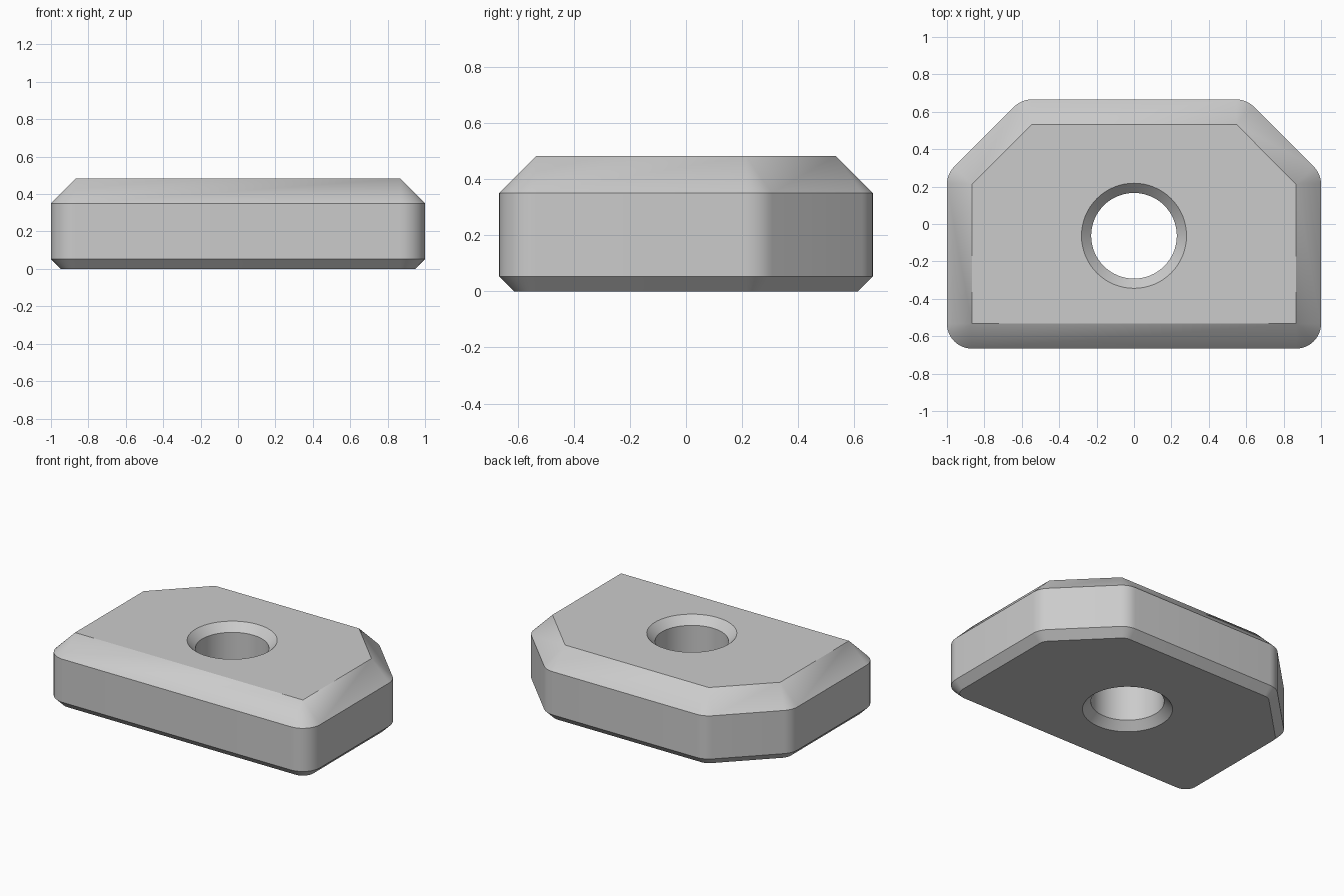
import bpy, bmesh, math
from mathutils import Vector

cube = bpy.data.objects.get("Cube")
if cube:
    bpy.data.objects.remove(cube, do_unlink=True)

grey = bpy.data.materials.new("light grey")
grey.use_nodes = True
colour = (0.6, 0.6, 0.6, 1)
grey.diffuse_color = colour
grey.node_tree.nodes["Principled BSDF"].inputs["Base Color"].default_value = colour

# Core outline, counter-clockwise; every level of the plate is this outline grown by a radius
CORE = [Vector(p) for p in [(-0.867, -0.533), (0.867, -0.533), (0.867, 0.213),
                            (0.547, 0.533), (-0.547, 0.533), (-0.867, 0.213)]]
HEIGHT = 0.483
CHAMFER = 0.053


def grown_outline(radius):
    """Core outline offset outward, with round corners."""
    points = []
    for i, corner in enumerate(CORE):
        before = corner - CORE[i - 1]
        after = CORE[(i + 1) % len(CORE)] - corner
        start = math.atan2(-before.x, before.y)
        turn = before.angle(after)
        steps = round(turn / math.radians(7.5))
        for k in range(steps + 1):
            a = start + turn * k / steps
            points.append(corner + radius * Vector((math.cos(a), math.sin(a))))
    return points


def circle(radius, count=64):
    angles = [math.tau * k / count for k in range(count)]
    return [Vector((radius * math.cos(a), radius * math.sin(a) - 0.063)) for a in angles]


def ring(bm, points, z):
    return [bm.verts.new((p.x, p.y, z)) for p in points]


def skin(bm, rings):
    for low, high in zip(rings, rings[1:]):
        for i in range(len(low)):
            j = (i + 1) % len(low)
            bm.faces.new((low[i], low[j], high[j], high[i]))


bm = bmesh.new()

# Outer wall: small lower chamfer, upright side, large upper chamfer
skin(bm, [ring(bm, grown_outline(r), z) for r, z in
          [(0.08, 0), (0.133, CHAMFER), (0.133, 0.35), (0, HEIGHT)]])

# Through hole, countersunk at both ends
skin(bm, [ring(bm, circle(r), z) for r, z in
          [(0.281, 0), (0.229, CHAMFER), (0.229, HEIGHT - CHAMFER), (0.281, HEIGHT)]])
bmesh.ops.remove_doubles(bm, verts=bm.verts, dist=0.0001)

# Flat top and bottom around the hole
for z in (0, HEIGHT):
    rim = [e for e in bm.edges if e.is_boundary
           and all(abs(v.co.z - z) < 0.0001 for v in e.verts)]
    bmesh.ops.triangle_fill(bm, edges=rim, use_beauty=True)
bmesh.ops.recalc_face_normals(bm, faces=bm.faces)

mesh = bpy.data.meshes.new("slotted_nut_plate")
bm.to_mesh(mesh)
bm.free()
mesh.materials.append(grey)
plate = bpy.data.objects.new("nut_plate", mesh)
bpy.context.collection.objects.link(plate)

bpy.context.view_layer.objects.active = plate
plate.select_set(True)
bpy.ops.object.shade_smooth_by_angle(angle=math.radians(30))
